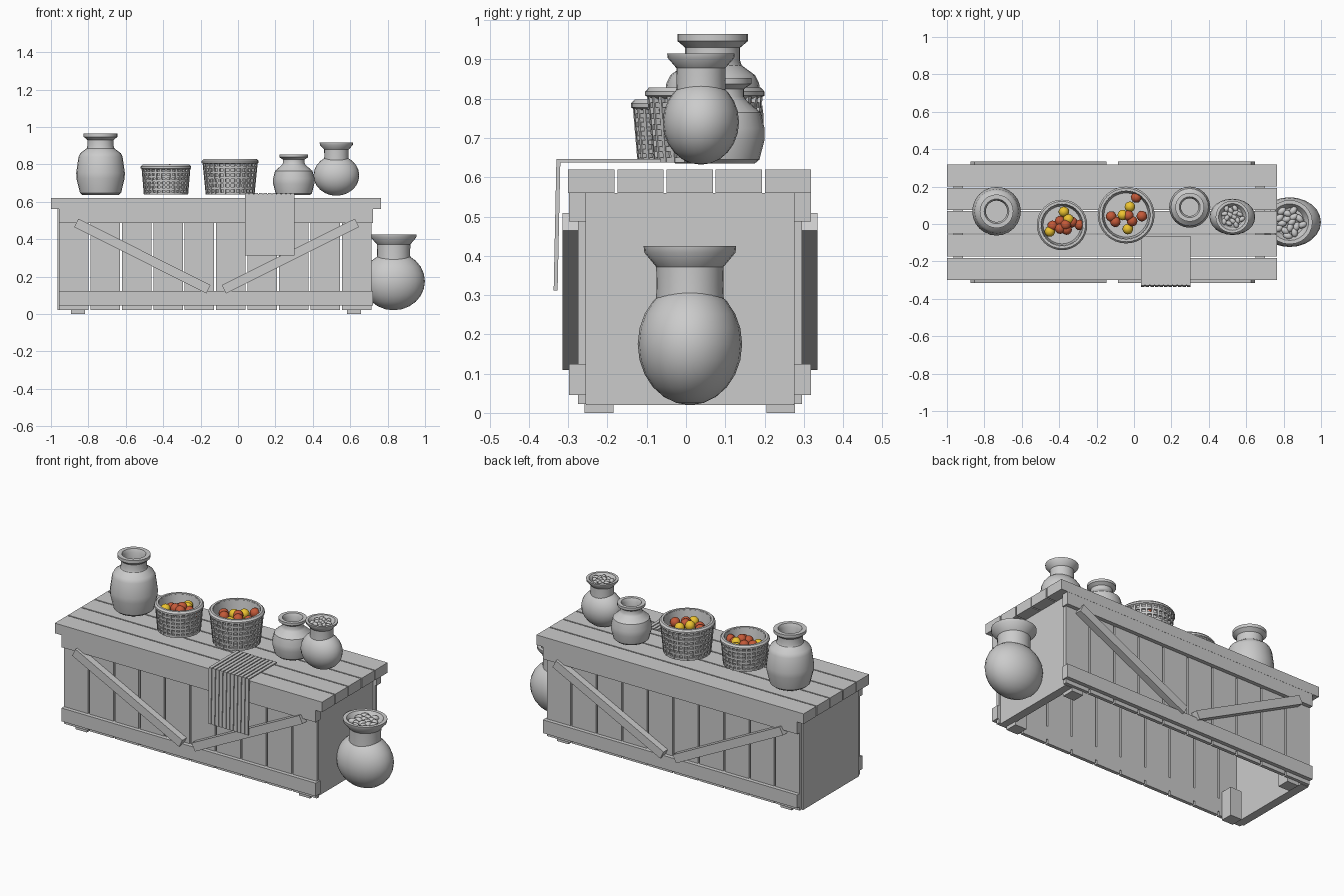
import bpy, bmesh, math, random
from mathutils import Matrix, Vector

if "Cube" in bpy.data.objects:
    bpy.data.objects.remove(bpy.data.objects["Cube"])

random.seed(4)
YC = 0.01  # crate mid-plane in y
smooth = []


def finish(name, bm, mat=None):
    bmesh.ops.recalc_face_normals(bm, faces=bm.faces)
    me = bpy.data.meshes.new(name)
    bm.to_mesh(me)
    bm.free()
    ob = bpy.data.objects.new(name, me)
    bpy.context.collection.objects.link(ob)
    if mat:
        me.materials.append(mat)
    return ob


def add_box(bm, size, matrix):
    bmesh.ops.create_cube(bm, size=1, matrix=matrix @ Matrix.Diagonal((*size, 1)))


def box(name, lo, hi):
    lo, hi = Vector(lo), Vector(hi)
    bm = bmesh.new()
    add_box(bm, hi - lo, Matrix.Translation((lo + hi) / 2))
    return finish(name, bm)


def lathe(name, prof, loc, seg=24, sx=1.0, loop=False):
    bm = bmesh.new()
    rings = []
    for r, z in prof:
        if r < 1e-5:
            rings.append([bm.verts.new((loc[0], loc[1], loc[2] + z))] * seg)
        else:
            rings.append([bm.verts.new((loc[0] + sx * r * math.cos(2 * math.pi * i / seg),
                                        loc[1] + r * math.sin(2 * math.pi * i / seg), loc[2] + z))
                          for i in range(seg)])
    for a, b in zip(rings, rings[1:] + (rings[:1] if loop else [])):
        for i in range(seg):
            j = (i + 1) % seg
            vs = list(dict.fromkeys((a[i], a[j], b[j], b[i])))
            if len(vs) > 2:
                bm.faces.new(vs)
    ob = finish(name, bm)
    smooth.append(ob)
    return ob


def material(name, col):
    m = bpy.data.materials.new(name)
    m.diffuse_color = (*col, 1)
    m.use_nodes = True
    m.node_tree.nodes["Principled BSDF"].inputs["Base Color"].default_value = m.diffuse_color
    return m


# Tabletop planks
for i in range(5):
    y = -0.30 + i * 0.1252
    box("top_plank", (-1.0, y, 0.56), (0.765, y + 0.118, 0.62))

# Crate ends
box("end_panel_left", (-0.965, -0.255, 0.02), (-0.915, 0.275, 0.56))
box("end_panel_right", (0.65, -0.255, 0.02), (0.70, 0.275, 0.56))


def brace(name, p, q, y0, y1):
    d = Vector((q[0] - p[0], 0, q[1] - p[1]))
    mid = Vector(((p[0] + q[0]) / 2, (y0 + y1) / 2, (p[1] + q[1]) / 2))
    bm = bmesh.new()
    add_box(bm, (d.length, y1 - y0, 0.05),
            Matrix.Translation(mid) @ Matrix.Rotation(-math.atan2(d.z, d.x), 4, 'Y'))
    return finish(name, bm)


# Front and back walls: planks, rails, braces, feet
for side, s in (("front", -1), ("back", 1)):
    def span(a, b):
        return sorted((YC + s * a, YC + s * b))
    y0, y1 = span(0.265, 0.285)
    for i in range(10):
        x = -0.957 + i * 0.168
        box(side + "_plank", (x, y0, 0.022), (x + 0.158, y1, 0.56))
    y0, y1 = span(0.265, 0.308)
    box(side + "_top_rail", (-0.957, y0, 0.487), (0.722, y1, 0.56))
    box(side + "_bottom_rail", (-0.957, y0, 0.045), (0.722, y1, 0.124))
    y0, y1 = span(0.285, 0.325)
    brace(side + "_brace_left", (-0.864, 0.487), (-0.158, 0.132), y0, y1)
    brace(side + "_brace_right", (-0.075, 0.132), (0.636, 0.487), y0, y1)
    y0, y1 = span(0.195, 0.268)
    for x in (-0.893, 0.582):
        box(side + "_foot", (x, y0, 0.0), (x + 0.075, y1, 0.17))

# Jars
lathe("tall_jar", [(0, 0), (0.095, 0), (0.11, 0.012), (0.129, 0.09), (0.13, 0.12), (0.118, 0.205),
                   (0.108, 0.225), (0.074, 0.25), (0.07, 0.262), (0.07, 0.295), (0.09, 0.312), (0.09, 0.33),
                   (0.066, 0.33), (0.057, 0.31), (0.057, 0.25), (0.1, 0.2), (0.1, 0.02), (0, 0.02)],
      (-0.735, 0.068, 0.635))
lathe("short_jar", [(0, 0), (0.085, 0), (0.097, 0.01), (0.11, 0.06), (0.11, 0.09), (0.1, 0.13),
                    (0.065, 0.16), (0.058, 0.17), (0.058, 0.19), (0.077, 0.203), (0.077, 0.218),
                    (0.056, 0.218), (0.047, 0.2), (0.047, 0.16), (0.085, 0.12), (0.085, 0.02), (0, 0.02)],
      (0.298, 0.09, 0.635))


# Oval vases filled with pebbles
def vase(name, loc, k, kz, n):
    body = [(0.133 * k * math.sin(t), kz * (0.155 - 0.155 * math.cos(t)))
            for t in [math.pi * i / 12 for i in range(13)]]
    body[0], body[-1] = (0, body[0][1]), (0, body[-1][1])
    lathe(name + "_body", body, loc, sx=1.26)
    neck = [(0.087, 0.25), (0.085, 0.305), (0.086, 0.352), (0.116, 0.388), (0.118, 0.405),
            (0.098, 0.405), (0.075, 0.37), (0, 0.37)]
    lathe(name + "_neck", [(r * k, z * kz) for r, z in neck], loc, sx=1.04)
    bm = bmesh.new()
    for i in range(n):
        r, a = 0.076 * k * math.sqrt((i + 0.4) / n), i * 2.4
        c = Vector(loc) + Vector((r * math.cos(a), r * math.sin(a), 0.385 * kz))
        m = (Matrix.Translation(c) @ Matrix.Rotation(random.uniform(0, 3.1), 4, 'Z')
             @ Matrix.Diagonal((1.3, 0.9, 0.8, 1)))
        bmesh.ops.create_uvsphere(bm, u_segments=10, v_segments=6, radius=0.02 * k, matrix=m)
    smooth.append(finish(name + "_pebbles", bm))


vase("floor_vase", (0.832, 0.01, 0.02), 1.0, 1.0, 16)
vase("table_vase", (0.526, 0.038, 0.632), 0.73, 0.70, 15)

# Woven baskets with fruit
red = material("red_fruit", (0.55, 0.10, 0.04))
yellow = material("yellow_fruit", (0.85, 0.55, 0.03))


def basket(name, loc, r0, r1, h, fruits):
    lathe(name + "_shell", [(0, 0), (r0 - 0.012, 0), (r1 - 0.014, h - 0.005), (r1 - 0.024, h - 0.005),
                            (r1 - 0.034, h - 0.075), (0, h - 0.075)], loc, 32)
    lathe(name + "_rim", [(r1 - 0.012, h - 0.027), (r1, h - 0.02), (r1, h - 0.01), (r1 - 0.009, h),
                          (r1 - 0.022, h), (r1 - 0.026, h - 0.02)], loc, 32, loop=True)
    hh = h - 0.02
    for i in range(6):
        z = 0.006 + i * (hh - 0.016) / 5.5
        r = r0 + (r1 - 0.005 - r0) * z / hh
        lathe(name + "_hoop", [(r - 0.012, z - 0.006), (r - 0.001, z - 0.006),
                               (r - 0.001, z + 0.006), (r - 0.012, z + 0.006)], loc, 32, loop=True)
    bm = bmesh.new()
    tilt = math.atan2(r1 - 0.005 - r0, hh)
    for i in range(28):
        m = (Matrix.Translation(loc) @ Matrix.Rotation(2 * math.pi * i / 28, 4, 'Z')
             @ Matrix.Translation(((r0 + r1) / 2 - 0.008, 0, hh / 2)) @ Matrix.Rotation(tilt, 4, 'Y'))
        add_box(bm, (0.012, 0.011, hh), m)
    finish(name + "_ribs", bm)
    for x, y, dz, mat in fruits:
        bm = bmesh.new()
        bmesh.ops.create_uvsphere(bm, u_segments=16, v_segments=10, radius=0.028,
                                  matrix=Matrix.Translation((x, y, loc[2] + h - 0.045 + dz)))
        smooth.append(finish(name + "_fruit", bm, mat))


R, Y = red, yellow
basket("small_basket", (-0.385, -0.005, 0.638), 0.118, 0.135, 0.16,
       [(-0.375, 0.065, 0, Y), (-0.35, 0.025, 0.01, Y), (-0.435, -0.01, 0, R), (-0.45, -0.04, 0, Y),
        (-0.395, -0.025, 0.012, R), (-0.365, -0.005, 0.02, R), (-0.33, 0.01, 0, R),
        (-0.29, -0.005, 0, R), (-0.36, -0.03, 0.01, R), (-0.395, 0.015, 0, R)])
basket("large_basket", (-0.042, 0.048, 0.638), 0.13, 0.152, 0.19,
       [(0.012, 0.142, 0, R), (-0.022, 0.092, 0.005, Y), (-0.06, 0.048, 0.01, Y), (0.042, 0.042, 0, R),
        (-0.122, 0.04, 0, R), (-0.1, 0.012, 0, R), (-0.01, 0.015, 0.008, R), (-0.033, -0.027, 0, Y),
        (-0.03, 0.045, 0.012, R)])


# Draped striped cloth: thin backing with raised ribs
def drape(name, x0, x1, out):
    path = [(-0.064, 0.640 + out), (-0.324 - out, 0.640 + out), (-0.331 - out, 0.312)]
    inner = [(-0.327, 0.312), (-0.320, 0.638), (-0.064, 0.638)]
    bm = bmesh.new()
    a, b = [[bm.verts.new((x, y, z)) for y, z in path + inner] for x in (x0, x1)]
    n = len(a)
    for i in range(n):
        j = (i + 1) % n
        bm.faces.new((a[i], a[j], b[j], b[i]))
    for v in (a, b):
        for q in ((0, 1, 4, 5), (1, 2, 3, 4)):
            bm.faces.new([v[i] for i in q])
    finish(name, bm)


drape("cloth_backing", 0.04, 0.302, 0.001)
for i in range(11):
    x = 0.038 + i * 0.0245
    drape("cloth_rib", x, x + 0.019, 0.006)

# Smooth shading on turned and round parts
bpy.ops.object.select_all(action='DESELECT')
for ob in smooth:
    ob.select_set(True)
bpy.context.view_layer.objects.active = smooth[0]
bpy.ops.object.shade_smooth_by_angle(angle=math.radians(35))
